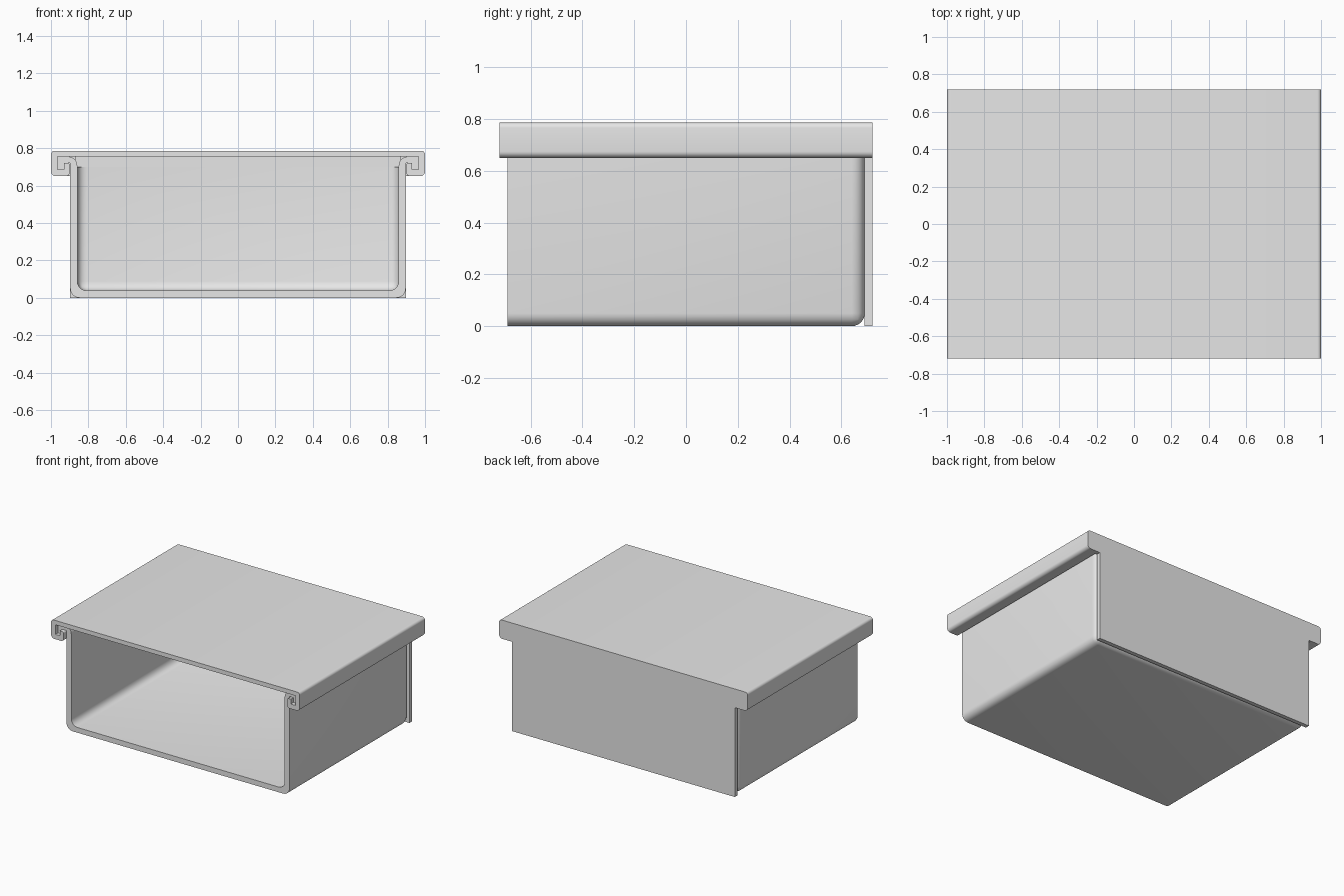
import bpy, bmesh, math
from mathutils import Vector

cube = bpy.data.objects.get("Cube")
if cube:
    bpy.data.objects.remove(cube, do_unlink=True)

grey = bpy.data.materials.new("light_grey")
grey.use_nodes = True
grey.diffuse_color = (0.8, 0.8, 0.8, 1)
grey.node_tree.nodes["Principled BSDF"].inputs["Base Color"].default_value = (0.8, 0.8, 0.8, 1)

HALF_W = 0.897            # tray half width
FRONT, BACK = -0.69, 0.69  # tray ends
LID_Y = 0.72
WALL = 0.038
RIM_Z, TOP_Z = 0.70, 0.755
STEPS = 6


def finish(name, bm):
    bmesh.ops.recalc_face_normals(bm, faces=bm.faces[:])
    mesh = bpy.data.meshes.new(name)
    bm.to_mesh(mesh)
    bm.free()
    obj = bpy.data.objects.new(name, mesh)
    bpy.context.collection.objects.link(obj)
    mesh.materials.append(grey)
    bpy.ops.object.select_all(action='DESELECT')
    obj.select_set(True)
    bpy.context.view_layer.objects.active = obj
    bpy.ops.object.shade_smooth_by_angle(angle=math.radians(35))
    return obj


def rounded(corners):
    """Round the right-angled corners of an (x, z, radius) outline."""
    out = []
    for i, (x, z, r) in enumerate(corners):
        p = Vector((x, z))
        if r == 0:
            out.append(p)
            continue
        a = (Vector(corners[i - 1][:2]) - p).normalized()
        b = (Vector(corners[(i + 1) % len(corners)][:2]) - p).normalized()
        for k in range(STEPS + 1):
            t = math.pi / 2 * k / STEPS
            out.append(p + (a + b) * r - (b * math.cos(t) + a * math.sin(t)) * r)
    return out


def extrude(name, corners, y0, y1):
    bm = bmesh.new()
    face = bm.faces.new([bm.verts.new((p.x, y0, p.y)) for p in rounded(corners)])
    new = bmesh.ops.extrude_face_region(bm, geom=[face], use_keep_orig=True)["geom"]
    verts = [v for v in new if isinstance(v, bmesh.types.BMVert)]
    bmesh.ops.translate(bm, verts=verts, vec=(0, y1 - y0, 0))
    return finish(name, bm)


def mirror(corners):
    return [(-x, z, r) for x, z, r in reversed(corners)]


def open_box(bm, w, y1, z0, radius):
    """Bevelled box skin without its front and top."""
    fl, fr, br, bl = [[bm.verts.new((x, y, z)) for z in (z0, RIM_Z)]
                      for x, y in ((-w, FRONT), (w, FRONT), (w, y1), (-w, y1))]
    faces = [bm.faces.new((fl[0], bl[0], br[0], fr[0]))]
    for a, b in ((fr, br), (br, bl), (bl, fl)):
        faces.append(bm.faces.new((a[0], b[0], b[1], a[1])))
    edges = {e for f in faces for e in f.edges if not e.is_boundary}
    bmesh.ops.bevel(bm, geom=list(edges), offset=radius, segments=STEPS,
                    profile=0.5, affect='EDGES')


# Tray: outer and inner skins joined along the open rim
bm = bmesh.new()
open_box(bm, HALF_W, BACK, 0, 0.05)
open_box(bm, HALF_W - WALL, BACK - WALL, WALL, 0.05)
bmesh.ops.bridge_loops(bm, edges=[e for e in bm.edges if e.is_boundary])
finish("tray", bm)

# Flanges that flare out from the tray walls and hook into the lid
flange = [(HALF_W - WALL, RIM_Z, 0), (HALF_W - WALL, TOP_Z, 0.05), (0.965, TOP_Z, 0),
          (0.965, 0.685, 0), (0.93, 0.685, 0), (0.93, 0.72, 0),
          (HALF_W, 0.72, 0), (HALF_W, RIM_Z, 0)]
extrude("left_flange", flange, FRONT, BACK)
extrude("right_flange", mirror(flange), FRONT, BACK)

# Top of the tray's back wall
w = HALF_W - WALL + 0.01
extrude("back_wall_top", [(w, RIM_Z, 0), (w, TOP_Z, 0), (-w, TOP_Z, 0), (-w, RIM_Z, 0)],
        BACK - WALL, BACK)

# Sliding lid with hooked sides
lid = [(1, 0.786, 0.02), (1, 0.65, 0.025), (0.9, 0.65, 0.02), (0.9, 0.72, 0.012),
       (0.93, 0.72, 0), (0.93, 0.685, 0), (0.965, 0.685, 0), (0.965, TOP_Z, 0)]
extrude("lid", lid + mirror(lid), -LID_Y, BACK)

# Back panel closing the tray and the lid's channels
panel = [(1, 0.786, 0.02), (1, 0.65, 0.025), (HALF_W, 0.65, 0), (HALF_W, 0, 0)]
extrude("back_panel", panel + mirror(panel), BACK, LID_Y)
